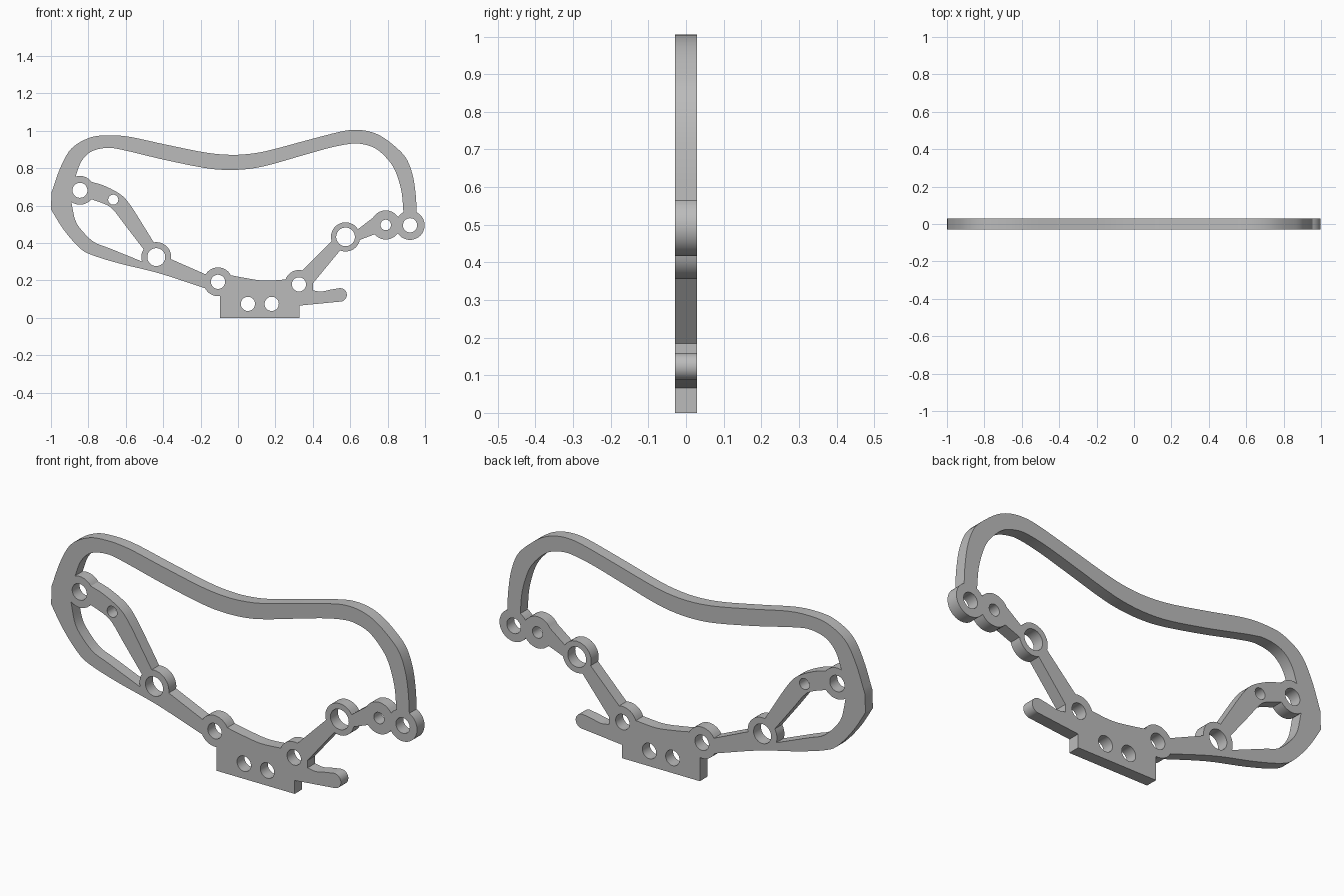
import bpy
import bmesh
from math import sin, cos, radians
from mathutils import Matrix, Vector

HALF_THICKNESS = 0.029

cube = bpy.data.objects.get("Cube")
if cube:
    bpy.data.objects.remove(cube, do_unlink=True)

# Round bosses: centre x, centre z, outer radius, bore radius
BOSSES = {
    "upper_left": (-.845, .682, .077, .04),
    "lower_left": (-.437, .325, .08, .048),
    "base_left": (-.107, .193, .077, .038),
    "base_right": (.326, .179, .077, .038),
    "elbow": (.575, .433, .078, .05),
    "link": (.79, .497, .078, .028),
    "end": (.92, .495, .078, .038),
}
# Plain bores without a boss
PLAIN_BORES = [(-.667, .632, .027), (.053, .075, .038), (.18, .075, .038)]


def arc(x, z, radius, start, end):
    """Points on an arc; the direction follows the order of the angles."""
    count = max(3, int(abs(end - start) / 10) + 1)
    angles = [radians(start + (end - start) * i / count) for i in range(count + 1)]
    return [Vector((x + radius * cos(a), z + radius * sin(a))) for a in angles]


def boss(name, start, end):
    x, z, radius, bore = BOSSES[name]
    return arc(x, z, radius, start, end)


def corners(*points):
    return [Vector(p) for p in points]


class Bend:
    """Smooth run through points, tied to the pieces before and after it."""

    def __init__(self, *points):
        self.points = corners(*points)

    def sample(self, first, last, steps=5):
        pts = [first] + self.points + [last]
        ext = [pts[0] * 2 - pts[1]] + pts + [pts[-1] * 2 - pts[-2]]
        result = []
        for a, b, c, d in zip(ext, ext[1:], ext[2:], ext[3:]):
            for i in range(steps):
                t = i / steps
                result.append((b * 2 + (c - a) * t
                               + (a * 2 - b * 5 + c * 4 - d) * t ** 2
                               + (b * 3 - a - c * 3 + d) * t ** 3) / 2)
        return result[1:]


def trace(*pieces):
    """Join arcs, corners and bends into one closed outline."""
    outline = []
    for i, piece in enumerate(pieces):
        if isinstance(piece, Bend):
            following = pieces[(i + 1) % len(pieces)]
            outline += piece.sample(pieces[i - 1][-1], following[0])
        else:
            outline += piece
    return outline


# Outer edge: base block, tail, right bosses, long upper band, left curve
outer_edge = trace(
    corners((-.096, 0), (.33, 0), (.33, .066)),
    arc(.546, .123, .036, -80, 100),
    Bend((.49, .15), (.445, .141)),
    corners((.4, .147), (.4, .184)),
    boss("elbow", -112, -12),
    boss("link", -140, -35),
    boss("end", -145, 63),
    Bend((.95, .66), (.933, .767), (.896, .858), (.826, .928), (.757, .976),
         (.687, 1.0), (.612, 1.005), (.532, .992), (.366, .949), (.168, .896),
         (.061, .877), (-.045, .872), (-.179, .885), (-.393, .928),
         (-.58, .968), (-.698, .976), (-.794, .963), (-.89, .906),
         (-.949, .805)),
    corners((-.997, .671), (-1, .58)),
    Bend((-.933, .473), (-.85, .377), (-.783, .337), (-.634, .291),
         (-.42, .238)),
    boss("base_left", 207, 278),
)

# Main opening: underside of the band, then the linkage back to the right
main_opening = trace(
    boss("end", 145, 117),
    Bend((.874, .676), (.842, .783), (.8, .848), (.735, .906), (.66, .93),
         (.596, .93), (.489, .909), (.329, .864), (.168, .818), (.061, .797),
         (-.056, .791), (-.179, .802), (-.393, .845), (-.607, .896),
         (-.698, .909), (-.783, .89), (-.837, .837)),
    boss("upper_left", 108, 36),
    Bend((-.714, .706), (-.628, .66), (-.575, .602), (-.5, .484)),
    boss("lower_left", 100, -8),
    boss("base_left", 149, 27),
    Bend((.035, .214), (.142, .199)),
    boss("base_right", 160, 76),
    boss("elbow", 197, 32),
    boss("link", 150, 35),
)

# Small opening between the left curve and its brace
left_opening = trace(
    boss("upper_left", 233, 322),
    Bend((-.7, .603), (-.66, .57), (-.607, .5)),
    boss("lower_left", 148, 197),
    Bend((-.687, .372), (-.767, .404), (-.826, .457), (-.869, .52)),
)

# Bores
bores = [(x, z, bore) for x, z, radius, bore in BOSSES.values()] + PLAIN_BORES
circles = [arc(x, z, r, 0, 360)[:-1] for x, z, r in bores]

# Filled flat profile, extruded into the plate
curve = bpy.data.curves.new("frame_plate", "CURVE")
curve.dimensions = "2D"
curve.fill_mode = "BOTH"
curve.extrude = HALF_THICKNESS
for outline in [outer_edge, main_opening, left_opening] + circles:
    spline = curve.splines.new("POLY")
    spline.points.add(len(outline) - 1)
    for point, p in zip(spline.points, outline):
        point.co = (p.x, p.y, 0, 1)
    spline.use_cyclic_u = True

plate = bpy.data.objects.new("frame_plate", curve)
bpy.context.collection.objects.link(plate)
bpy.ops.object.select_all(action="DESELECT")
plate.select_set(True)
bpy.context.view_layer.objects.active = plate
bpy.ops.object.convert(target="MESH")
plate = bpy.context.view_layer.objects.active

# Stand the plate upright and close its seams
bm = bmesh.new()
bm.from_mesh(plate.data)
bmesh.ops.remove_doubles(bm, verts=bm.verts, dist=0.0002)
bmesh.ops.transform(bm, matrix=Matrix.Rotation(radians(90), 4, "X"), verts=bm.verts)
bmesh.ops.recalc_face_normals(bm, faces=bm.faces)
bm.to_mesh(plate.data)
bm.free()

# Single grey finish
grey = bpy.data.materials.new("plain_grey")
grey.use_nodes = True
colour = (.5, .5, .5, 1)
grey.diffuse_color = colour
grey.node_tree.nodes["Principled BSDF"].inputs["Base Color"].default_value = colour
plate.data.materials.clear()
plate.data.materials.append(grey)
bpy.ops.object.shade_smooth_by_angle(angle=radians(30))
